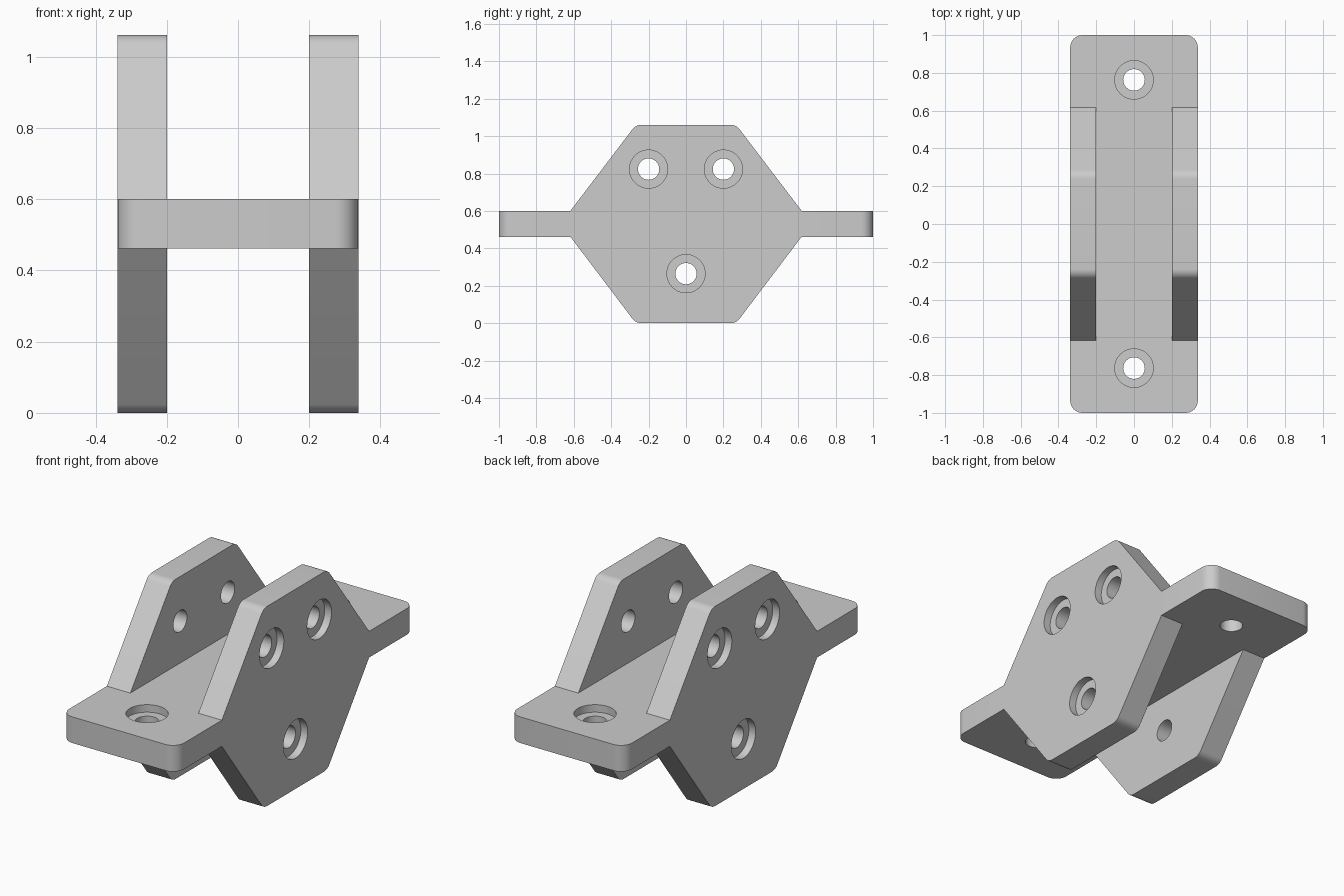
import bpy, bmesh, math
from mathutils import Vector, Matrix

if "Cube" in bpy.data.objects:
    bpy.data.objects.remove(bpy.data.objects["Cube"], do_unlink=True)

HALF_W, INNER = 0.338, 0.20           # outer and inner x of the side plates
Z_LOW, Z_HIGH, TOP = 0.462, 0.601, 1.061
HOLE_R, BORE_R, BORE_DEPTH = 0.057, 0.102, 0.04

grey = bpy.data.materials.new("light_grey")
grey.use_nodes = True
colour = (0.604, 0.604, 0.604, 1)
grey.diffuse_color = colour
grey.node_tree.nodes["Principled BSDF"].inputs["Base Color"].default_value = colour


def new_object(name, bm):
    bmesh.ops.recalc_face_normals(bm, faces=bm.faces)
    mesh = bpy.data.meshes.new(name)
    bm.to_mesh(mesh)
    bm.free()
    mesh.materials.append(grey)
    obj = bpy.data.objects.new(name, mesh)
    bpy.context.collection.objects.link(obj)
    return obj


def rounded(corners, steps=8):
    """Outline from (a, b, radius) corners."""
    pts = []
    for i, (a, b, r) in enumerate(corners):
        p = Vector((a, b))
        if r == 0:
            pts.append(p)
            continue
        u = (Vector(corners[i - 1][:2]) - p).normalized()
        v = (Vector(corners[(i + 1) % len(corners)][:2]) - p).normalized()
        half = u.angle(v) / 2
        centre = p + (u + v).normalized() * (r / math.sin(half))
        start = (p + u * (r / math.tan(half)) - centre).normalized()
        end = (p + v * (r / math.tan(half)) - centre).normalized()
        pts += [centre + start.slerp(end, k / steps) * r for k in range(steps + 1)]
    return pts


def prism(name, points, offset):
    """Extrude a closed outline of 3D points by an offset."""
    bm = bmesh.new()
    face = bm.faces.new([bm.verts.new(p) for p in points])
    out = bmesh.ops.extrude_face_region(bm, geom=[face], use_keep_orig=True)
    verts = [g for g in out["geom"] if isinstance(g, bmesh.types.BMVert)]
    bmesh.ops.translate(bm, verts=verts, vec=offset)
    return new_object(name, bm)


def cylinder(centre, axis, radius, length):
    bm = bmesh.new()
    turn = Vector((0, 0, 1)).rotation_difference(axis).to_matrix().to_4x4()
    bmesh.ops.create_cone(bm, cap_ends=True, segments=48, radius1=radius, radius2=radius,
                          depth=length, matrix=Matrix.Translation(centre) @ turn)
    obj = new_object("hole_cutter", bm)
    obj.hide_render = True
    return obj


def combine(target, other, operation):
    mod = target.modifiers.new("combine", "BOOLEAN")
    mod.operation, mod.solver, mod.object = operation, "EXACT", other
    bpy.context.view_layer.objects.active = target
    bpy.ops.object.modifier_apply(modifier=mod.name)
    bpy.data.objects.remove(other, do_unlink=True)


def counterbored_hole(target, surface, axis):
    """Through hole with a shallow wider recess at the surface."""
    surface, axis = Vector(surface), Vector(axis)
    combine(target, cylinder(surface, axis, HOLE_R, 0.36), "DIFFERENCE")
    combine(target, cylinder(surface, axis, BORE_R, BORE_DEPTH * 2), "DIFFERENCE")


# Flat base with rounded corners
r = 0.065
base_outline = rounded([(-HALF_W, -1, r), (HALF_W, -1, r), (HALF_W, 1, r), (-HALF_W, 1, r)])
bracket = prism("mounting_bracket", [(p.x, p.y, Z_LOW) for p in base_outline],
                (0, 0, Z_HIGH - Z_LOW))

# Two upright side plates
r, wide, narrow = 0.06, 0.618, 0.268
plate_outline = rounded([(-narrow, 0, r), (narrow, 0, r), (wide, Z_LOW, 0), (wide, Z_HIGH, 0),
                         (narrow, TOP, r), (-narrow, TOP, r), (-wide, Z_HIGH, 0),
                         (-wide, Z_LOW, 0)])
for side in (-1, 1):
    plate = prism("side_plate", [(side * INNER, p.x, p.y) for p in plate_outline],
                  (side * (HALF_W - INNER), 0, 0))
    combine(bracket, plate, "UNION")

# Counterbored holes: three in each plate, one at each end of the base
for side in (-1, 1):
    for y, z in ((-0.2, 0.824), (0.2, 0.824), (0, 0.265)):
        counterbored_hole(bracket, (side * HALF_W, y, z), (side, 0, 0))
    counterbored_hole(bracket, (0, side * 0.763, Z_HIGH), (0, 0, 1))

# Merge flat regions and shade
bm = bmesh.new()
bm.from_mesh(bracket.data)
bmesh.ops.remove_doubles(bm, verts=bm.verts, dist=0.0001)
bmesh.ops.dissolve_limit(bm, angle_limit=math.radians(0.5), verts=bm.verts, edges=bm.edges)
bm.to_mesh(bracket.data)
bm.free()
bpy.ops.object.select_all(action="DESELECT")
bracket.select_set(True)
bpy.context.view_layer.objects.active = bracket
bpy.ops.object.shade_smooth_by_angle(angle=math.radians(30))
